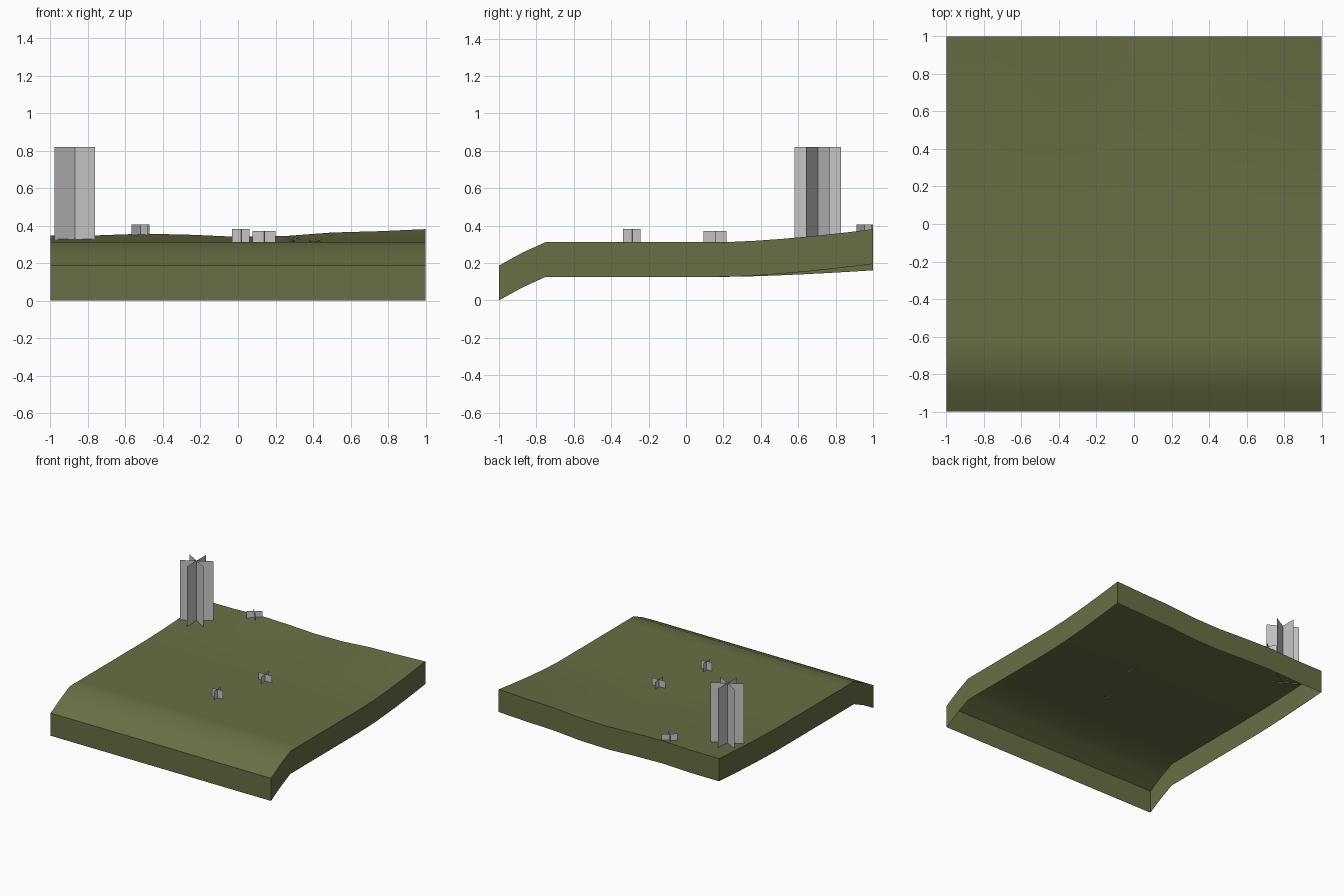
import bpy, bmesh, math
from mathutils import Vector

if "Cube" in bpy.data.objects:
    bpy.data.objects.remove(bpy.data.objects["Cube"])

FLAT, SKIRT = 0.312, 0.186
BACK_RIDGE = [0.347, 0.348, 0.357, 0.351, 0.340, 0.344, 0.363, 0.370, 0.381]


def material(name, rgb):
    m = bpy.data.materials.new(name)
    m.use_nodes = True
    m.diffuse_color = (*rgb, 1)
    m.node_tree.nodes["Principled BSDF"].inputs["Base Color"].default_value = (*rgb, 1)
    return m


def add_object(name, bm, mat):
    mesh = bpy.data.meshes.new(name)
    bm.to_mesh(mesh)
    bm.free()
    mesh.materials.append(mat)
    mesh.shade_smooth()
    mesh.set_sharp_from_angle(angle=math.radians(40))
    ob = bpy.data.objects.new(name, mesh)
    bpy.context.collection.objects.link(ob)
    return ob


def ground(x, y):
    # rounded drop at the front, flat middle, uneven rise at the back
    if y < -0.75:
        t = (-0.75 - y) / 0.25
        return FLAT - 0.126 * (0.8 * t + 0.2 * t * t)
    t = max(0, (y - 0.2) / 0.8) ** 1.5
    u = min(max((x + 1) * 4, 0), 8)
    i = min(int(u), 7)
    ridge = BACK_RIDGE[i] + (BACK_RIDGE[i + 1] - BACK_RIDGE[i]) * (u - i)
    return FLAT + (ridge - FLAT) * t


olive = material("olive_grass", (0.143, 0.157, 0.058))
grey = material("light_grey", (0.57, 0.57, 0.57))

# Ground sheet with a skirt hanging from its border, open underneath
bm = bmesh.new()
bmesh.ops.create_grid(bm, x_segments=16, y_segments=16, size=1)
for v in bm.verts:
    v.co.z = ground(v.co.x, v.co.y)
border = [e for e in bm.edges if e.is_boundary]
skirt = bmesh.ops.extrude_edge_only(bm, edges=border)["geom"]
bmesh.ops.translate(bm, verts=[g for g in skirt if isinstance(g, bmesh.types.BMVert)],
                    vec=(0, 0, -SKIRT))
bmesh.ops.recalc_face_normals(bm, faces=bm.faces)
bm.normal_update()
if max(bm.faces, key=lambda f: abs(f.normal.z)).normal.z < 0:
    bmesh.ops.reverse_faces(bm, faces=bm.faces)
add_object("ground_tile", bm, olive)


# Plants made of upright cards crossing on one axis
def plant(name, x, y, top, radius, angles):
    bm = bmesh.new()
    base = ground(x, y) - 0.003
    for a in angles:
        d = Vector((math.cos(math.radians(a)), math.sin(math.radians(a)), 0)) * radius
        corners = [(-d, base), (d, base), (d, top), (-d, top)]
        bm.faces.new([bm.verts.new((x + p.x, y + p.y, z)) for p, z in corners])
    add_object(name, bm, grey)


plant("tall_tree", -0.87, 0.705, 0.82, 0.125, (30, 90, 150))
plant("front_bush", 0.015, -0.29, 0.382, 0.047, (5, 95))
plant("middle_bush", 0.138, 0.155, 0.37, 0.061, (2, 96))
plant("back_bush", -0.52, 0.955, 0.405, 0.06, (38, 132))
